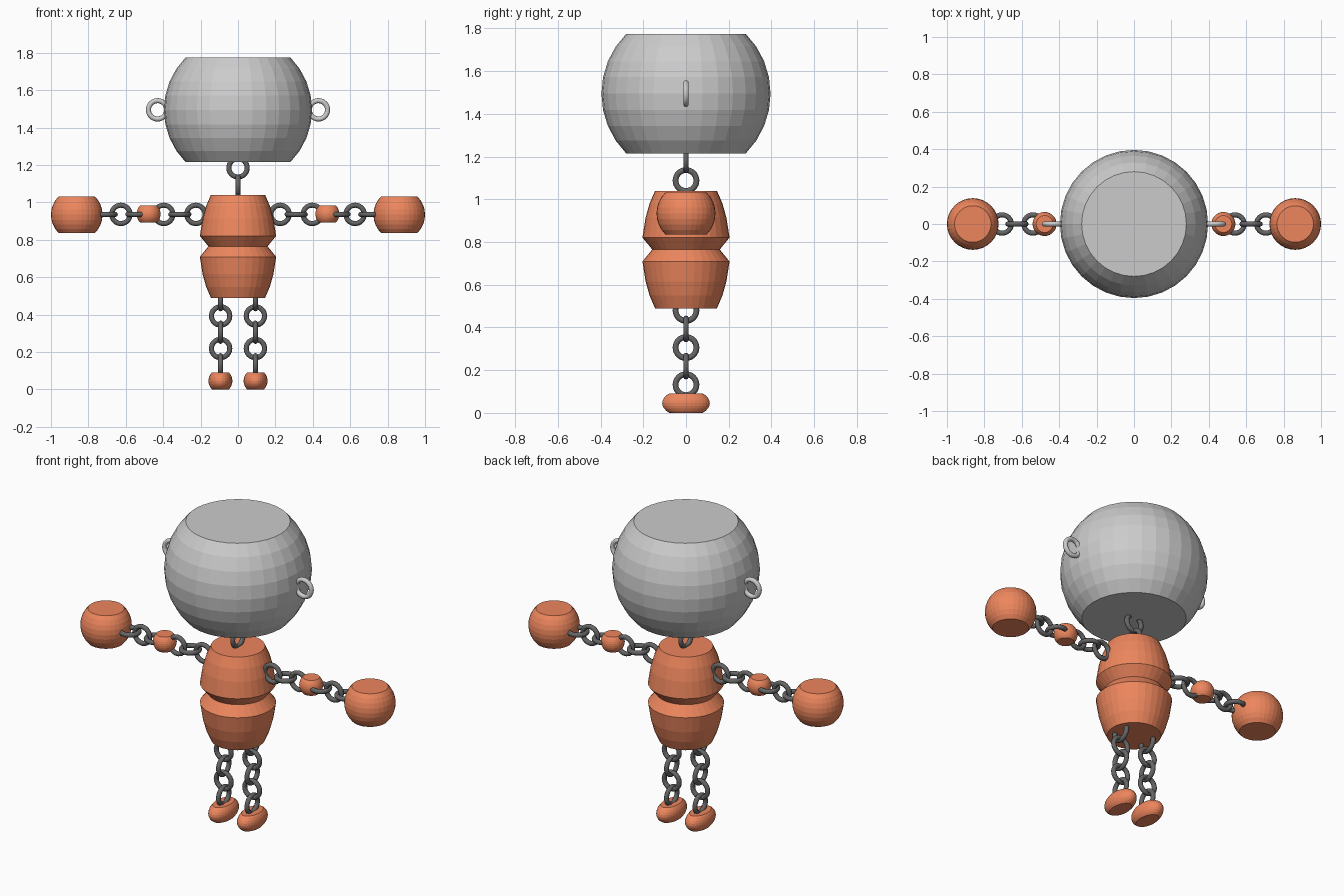
import bpy
from math import sin, cos, pi, radians

if "Cube" in bpy.data.objects:
    bpy.data.objects.remove(bpy.data.objects["Cube"])


def material(name, rgb):
    m = bpy.data.materials.new(name)
    m.diffuse_color = (*rgb, 1)
    m.use_nodes = True
    m.node_tree.nodes["Principled BSDF"].inputs["Base Color"].default_value = m.diffuse_color
    return m


ORANGE = material("orange", (0.85, 0.24, 0.11))
DARK = material("dark_steel", (0.13, 0.13, 0.13))


def lathe(name, profile, center, mat=None, y_scale=1.0, sides=32):
    """Flat-faced turned solid from (radius, height) points, capped at both ends."""
    verts, faces = [], []
    for r, h in profile:
        for i in range(sides):
            a = 2 * pi * i / sides
            verts.append((r * cos(a), r * sin(a) * y_scale, h))
    for k in range(len(profile) - 1):
        for i in range(sides):
            j = (i + 1) % sides
            faces.append((k * sides + i, k * sides + j,
                          (k + 1) * sides + j, (k + 1) * sides + i))
    faces.append(tuple(reversed(range(sides))))
    faces.append(tuple(range(len(verts) - sides, len(verts))))
    mesh = bpy.data.meshes.new(name)
    mesh.from_pydata(verts, [], faces)
    ob = bpy.data.objects.new(name, mesh)
    ob.location = center
    bpy.context.collection.objects.link(ob)
    if mat:
        mesh.materials.append(mat)
    return ob


def barrel(radius, height=None):
    """Sphere profile cut off flat at 45 degrees above and below."""
    height = height or radius
    angles = [radians(11.25 * k) for k in range(-4, 5)]
    return [(radius * cos(a), height * sin(a)) for a in angles]


def ring(name, center, rotation, mat=None):
    bpy.ops.mesh.primitive_torus_add(location=center, rotation=rotation,
                                     major_radius=0.049, minor_radius=0.0135,
                                     major_segments=32, minor_segments=10)
    ob = bpy.context.object
    ob.name = name
    if mat:
        ob.data.materials.append(mat)
    bpy.ops.object.shade_smooth_by_angle(angle=radians(40))


FACE_FRONT = (pi / 2, 0, 0)
FACE_SIDE = (0, pi / 2, 0)
FACE_UP = (0, 0, 0)

# head
lathe("head", barrel(0.396), (0, 0, 1.495))

# torso with pinched waist
torso = barrel(0.205, 0.389)
torso[3:6] = [(0.204, -0.056), (0.158, 0), (0.204, 0.056)]
lathe("torso", torso, (0, 0, 0.765), ORANGE)

# neck chain
ring("neck_link_upper", (0, 0, 1.185), FACE_FRONT, DARK)
ring("neck_link_lower", (0, 0, 1.088), FACE_SIDE, DARK)

ARM_Z = 0.936
for side, s in (("left", -1), ("right", 1)):
    # ear ring
    ring(f"{side}_ear", (s * 0.43, 0, 1.495), FACE_FRONT)

    # arm: hand, elbow and chain links
    lathe(f"{side}_hand", barrel(0.138), (s * 0.862, 0, ARM_Z - 0.002), ORANGE)
    lathe(f"{side}_elbow", barrel(0.064), (s * 0.478, 0, ARM_Z + 0.002), ORANGE)
    for n, x in enumerate((0.225, 0.397, 0.626)):
        ring(f"{side}_arm_link_upright_{n}", (s * x, 0, ARM_Z), FACE_FRONT, DARK)
    for n, x in enumerate((0.311, 0.54, 0.705)):
        ring(f"{side}_arm_link_flat_{n}", (s * x, 0, ARM_Z), FACE_UP, DARK)

    # leg: foot and chain links
    lathe(f"{side}_foot", barrel(0.064), (s * 0.094, 0, 0.0455), ORANGE, y_scale=1.74)
    for n in range(5):
        ring(f"{side}_leg_link_{n}", (s * 0.093, 0, 0.48 - n * 0.087),
             FACE_FRONT if n % 2 else FACE_SIDE, DARK)
